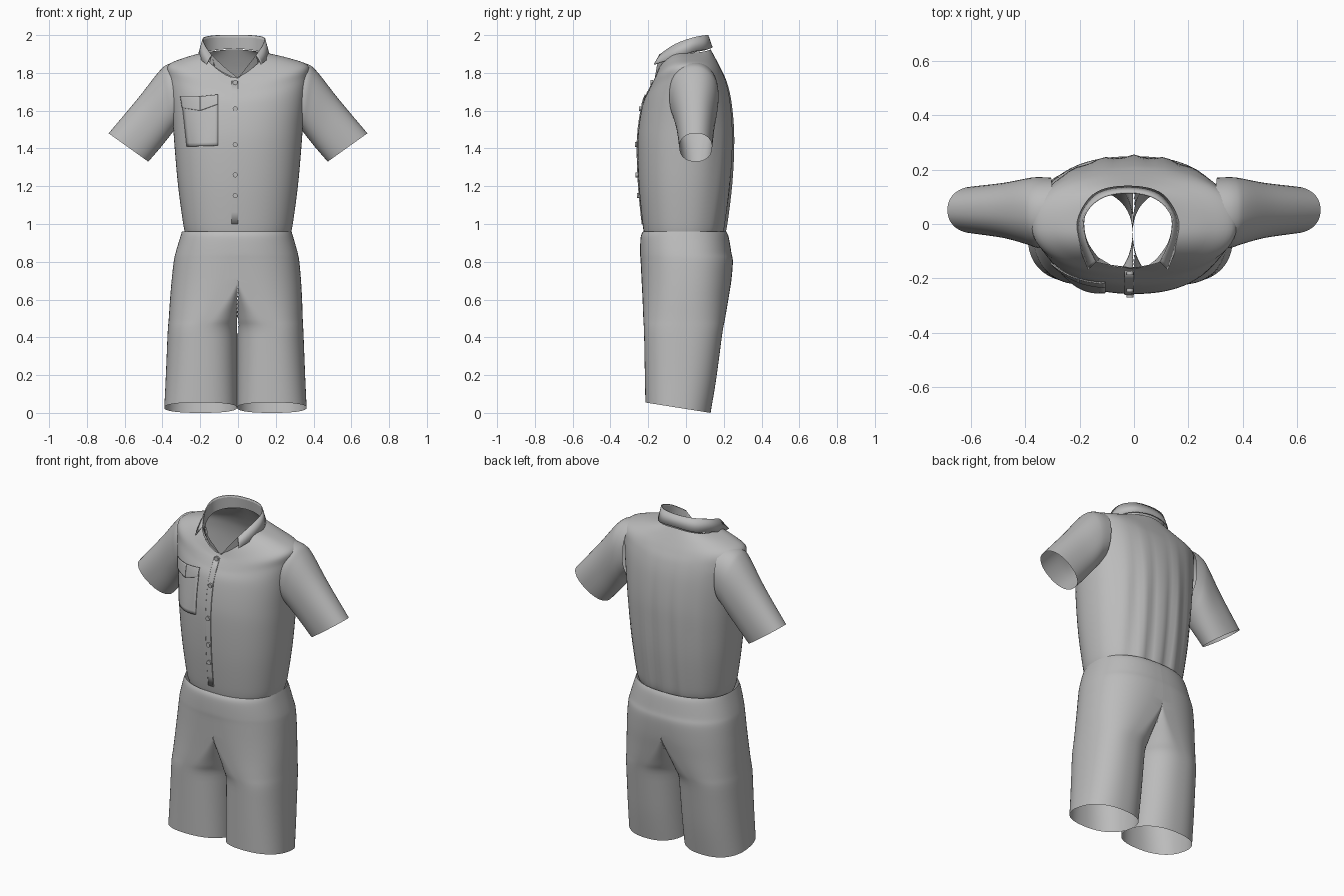
import bpy, bmesh, math
from mathutils import Vector
from mathutils.bvhtree import BVHTree

if "Cube" in bpy.data.objects:
    bpy.data.objects.remove(bpy.data.objects["Cube"])

cloth = bpy.data.materials.new("grey cloth")
cloth.diffuse_color = (0.5, 0.5, 0.5, 1)
cloth.use_nodes = True
cloth.node_tree.nodes["Principled BSDF"].inputs["Base Color"].default_value = cloth.diffuse_color
N = 72


def smooth(rows, steps):
    """Catmull-Rom resampling of a table of rows."""
    out, last = [], len(rows) - 1
    for i in range(last):
        a, b, c, d = (rows[max(0, min(last, k))] for k in (i - 1, i, i + 1, i + 2))
        for s in range(steps):
            t = s / steps
            out.append([0.5 * (2 * q + (r - p) * t + (2 * p - 5 * q + 4 * r - w) * t * t
                               + (3 * q - p - 3 * r + w) * t ** 3)
                        for p, q, r, w in zip(a, b, c, d)])
    return out + [list(rows[-1])]


def power(v, e):
    return math.copysign(abs(v) ** e, v)


def loft(name, rings, closed=True, drop=None, thick=0):
    bm = bmesh.new()
    vs = [[bm.verts.new(p) for p in ring] for ring in rings]
    n = len(rings[0])
    for r0, r1 in zip(vs, vs[1:]):
        for i in range(n if closed else n - 1):
            j = (i + 1) % n
            bm.faces.new((r0[i], r0[j], r1[j], r1[i]))
    if drop:
        bmesh.ops.delete(bm, geom=[f for f in bm.faces if drop(f)], context='FACES')
    bmesh.ops.remove_doubles(bm, verts=bm.verts, dist=0.0005)
    bmesh.ops.recalc_face_normals(bm, faces=bm.faces)
    me = bpy.data.meshes.new(name)
    bm.to_mesh(me)
    bm.free()
    me.materials.append(cloth)
    me.shade_smooth()
    ob = bpy.data.objects.new(name, me)
    bpy.context.collection.objects.link(ob)
    if thick:
        m = ob.modifiers.new("thickness", 'SOLIDIFY')
        m.thickness = thick
        m.offset = 0
    return ob


# Shirt body: half width, front y, back y, side z, front z, back z, centre x
body = [(.275, -.215, .195, .94, .92, .94, 0), (.29, -.23, .21, 1.0, 1.0, 1.0, 0),
        (.317, -.25, .235, 1.2, 1.2, 1.2, 0), (.335, -.257, .247, 1.4, 1.4, 1.4, 0),
        (.345, -.25, .247, 1.53, 1.52, 1.53, 0), (.36, -.228, .235, 1.67, 1.64, 1.66, 0),
        (.372, -.2, .215, 1.77, 1.70, 1.75, 0), (.37, -.182, .19, 1.84, 1.735, 1.81, 0),
        (.28, -.17, .16, 1.878, 1.755, 1.87, -.01), (.175, -.16, .13, 1.905, 1.775, 1.925, -.02)]


def body_ring(row):
    hx, yf, yb, zs, zf, zb, cx = row
    ring = []
    for i in range(N):
        a = 2 * math.pi * i / N
        c, s = math.cos(a), math.sin(a)
        x = hx * power(c, .88) + cx
        y = (yf + yb) / 2 + (yb - yf) / 2 * power(s, .88)
        k = abs(c) ** 1.4
        z = zs * k + (zb if s > 0 else zf) * (1 - k)
        if s > 0:  # soft vertical folds down the back
            fade = max(0, min(1, (1.85 - z) / .5))
            y += .009 * fade * s ** 3 * math.cos(x * 55)
        ring.append((x, y, z))
    return ring


def in_armhole(f):
    p = f.calc_center_median()
    return abs(p.x) > .31 and ((p.y - .045) / .1) ** 2 + ((p.z - 1.67) / .14) ** 2 < 1


shirt = loft("shirt_body", [body_ring(r) for r in smooth(body, 6)], drop=in_armhole)
tree = BVHTree.FromPolygons([v.co for v in shirt.data.vertices],
                            [p.vertices[:] for p in shirt.data.polygons])

# Sleeves: top x, top z, bottom x, bottom z, front y, back y
sleeve = [(.30, 1.858, .31, 1.53, -.085, .17), (.37, 1.846, .335, 1.50, -.088, .172),
          (.42, 1.805, .362, 1.465, -.075, .168), (.53, 1.665, .41, 1.405, -.052, .152),
          (.685, 1.48, .475, 1.33, -.035, .138)]
for side, label in ((1, "right"), (-1, "left")):
    rings = []
    for tx, tz, bx, bz, yf, yb in smooth(sleeve, 6):
        ring = []
        for i in range(48):
            a = 2 * math.pi * i / 48
            k = (1 + power(math.cos(a), .9)) / 2
            ring.append((side * (bx + (tx - bx) * k),
                         (yf + yb) / 2 + (yb - yf) / 2 * power(math.sin(a), .9),
                         bz + (tz - bz) * k))
        rings.append(ring)
    loft(label + "_sleeve", rings)

# Shorts: z, half width, front y, back y, leg separation
shorts = [(.96, .288, -.228, .213, 0), (.93, .297, -.24, .226, 0), (.85, .32, -.243, .24, 0),
          (.8, .33, -.24, .248, .08), (.7, .34, -.235, .24, .25), (.6, .347, -.23, .224, .5),
          (.5, .352, -.226, .207, .8), (.42, .357, -.222, .192, 1), (.2, .366, -.218, .16, 1),
          (.03, .374, -.215, .13, 1)]
for side, label in ((1, "right"), (-1, "left")):
    rings = []
    for z, w, yf, yb, sep in smooth(shorts, 5):
        sep = max(0, min(1, sep))
        ring = []
        for i in range(N):
            a = 2 * math.pi * i / N
            c, s = math.cos(a), math.sin(a)
            cc = power(c, .85)
            joined = w * max(0, cc)
            single = w / 2 * (1 + cc)
            x = joined * (1 - sep) + single * sep
            if c < 1e-6:
                x = max(0, x - (1 - sep) * .06)
            y = (yf + yb) / 2 + (yb - yf) / 2 * power(s, .85)
            slant = (.13 - y) / .345 * .055 - .03
            zz = z + slant * max(0, 1 - (z - .03) / .4)
            ring.append((side * x * (1.03 if side < 0 else .985) - .005 * sep, y, zz))
        rings.append(ring)
    # open the inner wall above the crotch
    loft(label + "_shorts_leg", rings,
         drop=lambda f: f.calc_center_median().z > .42 and
         all(abs(v.co.x) < .0055 for v in f.verts))

# Folded collar: half lines for outer edge, fold and stand, mirrored round the neck
outer = [(.145, -.168, 1.845), (.182, -.06, 1.88), (.178, .03, 1.91), (.115, .115, 1.925), (0, .138, 1.935)]
fold = [(.118, -.14, 1.895), (.155, -.06, 1.95), (.16, .03, 1.985), (.10, .095, 1.998), (0, .115, 2.0)]
stand = [(.10, -.135, 1.835), (.15, -.06, 1.875), (.157, .03, 1.905), (.10, .10, 1.92), (0, .122, 1.928)]


def around(line):
    return [(x - .022, y, z) for x, y, z in
            smooth(line + [(-x, y, z) for x, y, z in line[-2::-1]], 6)]


loft("collar_flap", [around(outer), around(fold)], closed=False, thick=.006)
loft("collar_stand", [around(fold), around(stand)], closed=False)
for side, label in ((1, "right"), (-1, "left")):  # open collar fronts down to the V
    edge = [(side * x - .022 * min(1, x / .1), y, z) for x, y, z in
            ((.118, -.14, 1.895), (.06, -.155, 1.832), (.003, -.165, 1.775))]
    base = [(side * x - .022 * min(1, x / .1), y, z) for x, y, z in
            ((.13, -.11, 1.85), (.07, -.15, 1.805), (.003, -.16, 1.765))]
    loft(label + "_collar_front", [edge, base], closed=False)


# Draped plates lying on the chest
def front_y(x, z):
    hit = tree.ray_cast(Vector((x, -1, z)), Vector((0, 1, 0)))[0]
    return hit.y if hit else -.2


def drape(name, tl, tr, bl, br, lift, bulge=0):
    rows = []
    for j in range(13):
        v = j / 12
        row = []
        for i in range(11):
            u = i / 10
            x, z = ((tl[k] * (1 - u) + tr[k] * u) * (1 - v) + (bl[k] * (1 - u) + br[k] * u) * v
                    for k in (0, 1))
            row.append((x, front_y(x, z) - lift - bulge * v * v * math.sin(math.pi * u), z))
        rows.append(row)
    return loft(name, rows, closed=False, thick=.005)


drape("chest_pocket", (-.295, 1.64), (-.105, 1.65), (-.27, 1.41), (-.105, 1.415), .003, .014)
drape("pocket_flap_outer", (-.305, 1.675), (-.2, 1.675), (-.295, 1.615), (-.2, 1.60), .009)
drape("pocket_flap_inner", (-.2, 1.675), (-.105, 1.685), (-.2, 1.60), (-.105, 1.635), .009)
drape("button_placket", (-.035, 1.755), (.0, 1.755), (-.035, 1.0), (.0, 1.0), .002)

# Buttons
for z in (1.75, 1.61, 1.42, 1.26, 1.15):
    bpy.ops.mesh.primitive_cylinder_add(vertices=20, radius=.013, depth=.012,
                                        location=(-.015, front_y(-.015, z) - .008, z),
                                        rotation=(math.pi / 2, 0, 0))
    ob = bpy.context.object
    ob.name = "button"
    ob.data.materials.append(cloth)
    bpy.ops.object.shade_smooth_by_angle()
